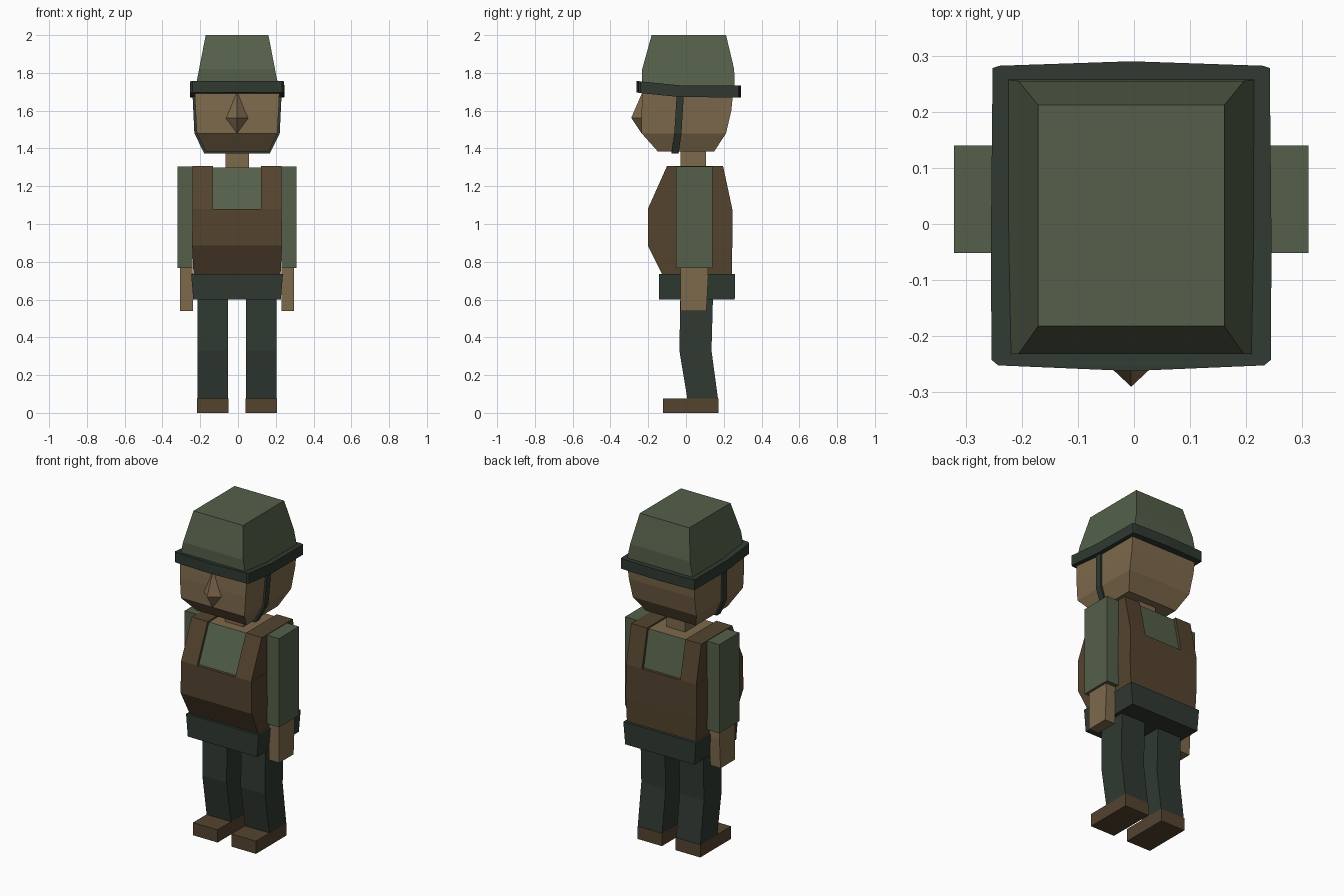
import bpy, bmesh

if "Cube" in bpy.data.objects:
    bpy.data.objects.remove(bpy.data.objects["Cube"])


def material(name, rgb):
    m = bpy.data.materials.new(name)
    m.diffuse_color = (*rgb, 1)
    m.use_nodes = True
    m.node_tree.nodes["Principled BSDF"].inputs["Base Color"].default_value = m.diffuse_color
    return m


GREEN = material("olive green", (0.089, 0.116, 0.067))
DARK = material("dark green", (0.029, 0.041, 0.031))
BROWN = material("leather brown", (0.088, 0.057, 0.028))
SKIN = material("skin tan", (0.21, 0.143, 0.073))
CX = -0.005  # symmetry plane of the figure


def finish(bm, name, *mats):
    bmesh.ops.recalc_face_normals(bm, faces=bm.faces)
    me = bpy.data.meshes.new(name)
    bm.to_mesh(me)
    bm.free()
    for m in mats:
        me.materials.append(m)
    ob = bpy.data.objects.new(name, me)
    bpy.context.collection.objects.link(ob)
    return ob


def loft(name, rings, *mats, rule=None):
    """Stack of rectangles, each (z, x0, x1, y0, y1)."""
    bm = bmesh.new()
    loops = [[bm.verts.new(p) for p in ((a, c, z), (b, c, z), (b, d, z), (a, d, z))]
             for z, a, b, c, d in rings]
    bm.faces.new(loops[0])
    bm.faces.new(loops[-1])
    for lo, hi in zip(loops, loops[1:]):
        for i in range(4):
            j = (i + 1) % 4
            bm.faces.new((lo[i], lo[j], hi[j], hi[i]))
    bmesh.ops.recalc_face_normals(bm, faces=bm.faces)
    if rule:
        for f in bm.faces:
            f.material_index = rule(f)
    return finish(bm, name, *mats)


def sym(rings):
    """Rings given as (z, half width, y0, y1) around the symmetry plane."""
    return [(z, CX - w, CX + w, c, d) for z, w, c, d in rings]


def pair(name, rings, mat):
    """A part on the +x side and its mirror image, distances from the symmetry plane."""
    for side, s in (("left", 1), ("right", -1)):
        loft(f"{side}_{name}", [(z, CX + s * a, CX + s * b, c, d) for z, a, b, c, d in rings], mat)


# legs and shoes
pair("leg", [(0.07, 0.047, 0.21, 0.008, 0.17), (0.33, 0.047, 0.21, -0.035, 0.135),
             (0.62, 0.047, 0.21, -0.03, 0.143)], DARK)
pair("shoe", [(0, 0.046, 0.211, -0.122, 0.172), (0.077, 0.046, 0.211, -0.122, 0.172)], BROWN)

# hips
loft("hips", sym([(0.6, 0.232, -0.142, 0.258), (0.735, 0.243, -0.143, 0.26)]), DARK)

# vest body, shoulder straps and the shirt between them
loft("vest_body", sym([(0.72, 0.23, -0.12, 0.243), (0.885, 0.238, -0.202, 0.245),
                       (1.08, 0.236, -0.202, 0.245)]), BROWN)
pair("vest_strap", [(1.08, 0.128, 0.235, -0.202, 0.245), (1.308, 0.128, 0.235, -0.1, 0.196)], BROWN)
loft("shirt_chest", sym([(1.07, 0.13, -0.188, 0.23), (1.3, 0.13, -0.087, 0.183)]), GREEN, SKIN,
     rule=lambda f: 1 if f.normal.z > 0.9 else 0)

# sleeves and hands
pair("sleeve", [(0.768, 0.235, 0.316, -0.052, 0.14), (1.305, 0.235, 0.316, -0.052, 0.14)], GREEN)
pair("hand", [(0.54, 0.234, 0.302, -0.03, 0.108), (0.72, 0.234, 0.302, -0.03, 0.118),
              (0.79, 0.236, 0.302, -0.03, 0.115)], SKIN)

# neck and head
loft("neck", sym([(1.29, 0.062, -0.03, 0.105), (1.42, 0.062, -0.03, 0.105)]), SKIN)
loft("head", sym([(1.385, 0.167, -0.15, 0.15), (1.48, 0.213, -0.235, 0.212),
                  (1.6, 0.22, -0.235, 0.24), (1.72, 0.225, -0.228, 0.252)]), SKIN)

# nose: four-sided pyramid
bm = bmesh.new()
tip = bm.verts.new((CX, -0.29, 1.562))
base = [bm.verts.new(p) for p in ((CX, -0.23, 1.7), (CX + 0.062, -0.232, 1.56),
                                  (CX, -0.234, 1.478), (CX - 0.062, -0.232, 1.56))]
for i in range(4):
    bm.faces.new((tip, base[i], base[(i + 1) % 4]))
bm.faces.new(base)
finish(bm, "nose", SKIN)

# helmet dome
loft("helmet_dome", sym([(1.7, 0.225, -0.232, 0.258), (1.82, 0.201, -0.232, 0.255),
                         (2.0, 0.166, -0.182, 0.212)]), GREEN)

# helmet brim: bowed slab, raised toward the front
bm = bmesh.new()
outline = []
for x, y, z in ((0, -0.262, 1.695), (0.237, -0.252, 1.695), (0.249, -0.242, 1.693),
                (0.25, -0.03, 1.672), (0.247, 0.278, 1.67), (0.235, 0.282, 1.67), (0, 0.29, 1.67)):
    outline.append((x, y, z))
outline += [(-x, y, z) for x, y, z in reversed(outline[1:-1])]
low = [bm.verts.new((CX + x, y, z)) for x, y, z in outline]
high = [bm.verts.new((CX + x, y, z + 0.062)) for x, y, z in outline]
n = len(outline)
for i in range(n):
    j = (i + 1) % n
    bm.faces.new((low[i], low[j], high[j], high[i]))
for ring in (low, high):  # caps cut in strips from side to side
    for i in range(1, 5):
        bm.faces.new((ring[i], ring[i + 1], ring[n - i - 1], ring[n - i]))
    bm.faces.new((ring[0], ring[1], ring[n - 1]))
    bm.faces.new((ring[5], ring[6], ring[7]))
finish(bm, "helmet_brim", DARK)

# chin strap: thin band following the head from brim to chin and back
half = [(0.236, 1.69, -0.03), (0.226, 1.48, -0.043), (0.174, 1.374, -0.058)]
path = half + [(-x, z, y) for x, z, y in reversed(half)]
bm = bmesh.new()
rings = []
for x, z, y in path:
    s = 1 if x > 0 else -1
    lift = 0.014 if z < 1.4 else 0
    rings.append([bm.verts.new(p) for p in (
        (CX + x, y - 0.019, z), (CX + x, y + 0.019, z),
        (CX + x - s * 0.016, y + 0.019, z + lift), (CX + x - s * 0.016, y - 0.019, z + lift))])
for a, b in zip(rings, rings[1:]):
    for i in range(4):
        j = (i + 1) % 4
        bm.faces.new((a[i], a[j], b[j], b[i]))
bm.faces.new(rings[0])
bm.faces.new(rings[-1])
finish(bm, "chin_strap", DARK)
